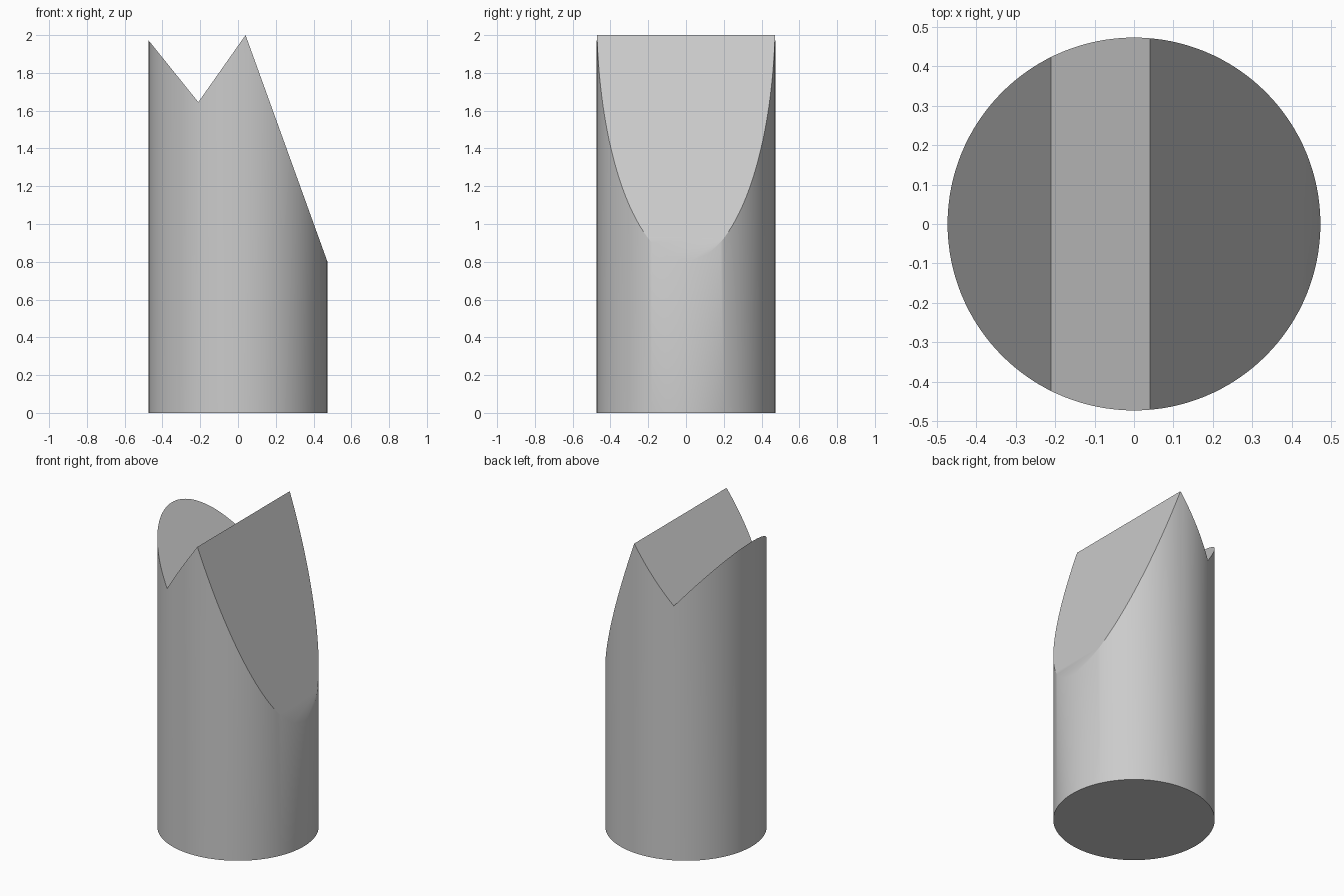
import bpy
import bmesh
from math import radians

default_cube = bpy.data.objects.get("Cube")
if default_cube:
    bpy.data.objects.remove(default_cube, do_unlink=True)

RADIUS = 0.473

grey = bpy.data.materials.new("plain grey")
grey.use_nodes = True
colour = (0.6, 0.6, 0.6, 1)
grey.diffuse_color = colour
grey.node_tree.nodes["Principled BSDF"].inputs["Base Color"].default_value = colour


def add_object(name, bm):
    bmesh.ops.recalc_face_normals(bm, faces=bm.faces)
    mesh = bpy.data.meshes.new(name)
    bm.to_mesh(mesh)
    bm.free()
    mesh.materials.append(grey)
    obj = bpy.data.objects.new(name, mesh)
    bpy.context.collection.objects.link(obj)
    return obj


# Round post, taller than the finished shape
bpy.ops.mesh.primitive_cylinder_add(vertices=128, radius=RADIUS, depth=2.4, location=(0, 0, 1.2))
post = bpy.context.object
post.name = "notched_post"
post.data.materials.append(grey)

# Cutter: notch and long slope drawn from the front, extruded front to back
profile = [(-0.6, 2.129), (-0.21, 1.645), (0.04, 2.0), (0.6, 0.45), (0.6, 2.6), (-0.6, 2.6)]
bm = bmesh.new()
face = bm.faces.new([bm.verts.new((x, -1, z)) for x, z in profile])
side = bmesh.ops.extrude_face_region(bm, geom=[face])["geom"]
bmesh.ops.translate(bm, vec=(0, 2, 0), verts=[v for v in side if isinstance(v, bmesh.types.BMVert)])
cutter = add_object("top_cutter", bm)
cutter.hide_render = True

# Cut the top, then drop the cutter
cut = post.modifiers.new("cut_top", "BOOLEAN")
cut.operation = "DIFFERENCE"
cut.solver = "EXACT"
cut.object = cutter
bpy.context.view_layer.objects.active = post
bpy.ops.object.modifier_apply(modifier=cut.name)
bpy.data.objects.remove(cutter, do_unlink=True)

# Split the slope near its low end so the soft blend stays there
bm = bmesh.new()
bm.from_mesh(post.data)
slope = [f for f in bm.faces if f.normal.x > 0.5 and f.normal.z > 0.1]
edges = {e for f in slope for e in f.edges}
bmesh.ops.bisect_plane(bm, geom=slope + list(edges), plane_co=(0.425, 0, 0), plane_no=(1, 0, 0))
bm.to_mesh(post.data)
bm.free()

# Smooth wall, crisp rims
post.select_set(True)
bpy.ops.object.shade_smooth_by_angle(angle=radians(30))
